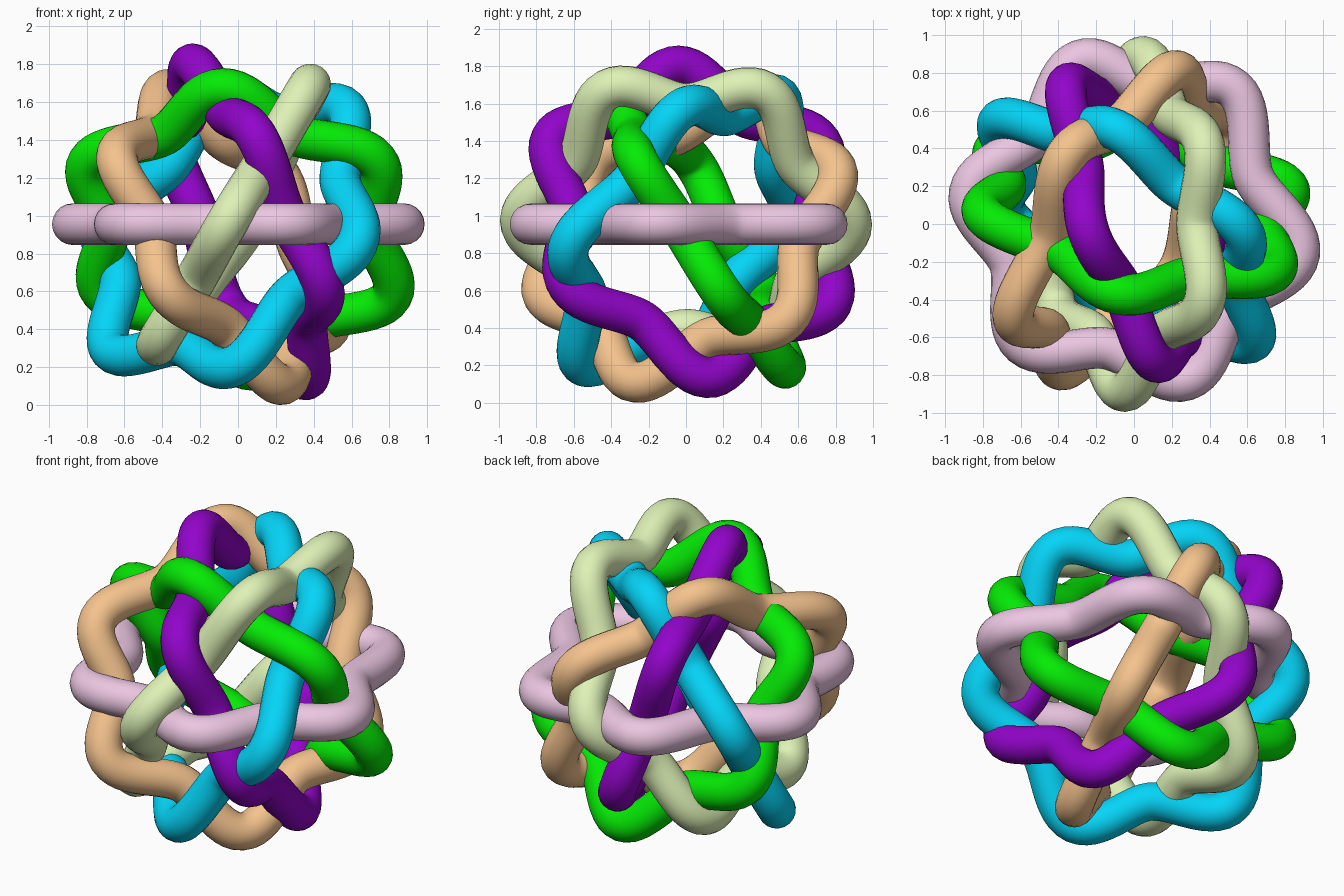
import bpy
from mathutils import Vector

if "Cube" in bpy.data.objects:
    bpy.data.objects.remove(bpy.data.objects["Cube"])

CENTRE = Vector((0, 0, 0.955))
TUBE, DIP = 0.11, 0.9   # tube radius, inward pull between lobes


def wavy_ring(name, colour, lobes):
    # six outer lobes with a pulled-in point between each pair
    lobes = [Vector(p) for p in lobes]
    pts = []
    for p, q in zip(lobes, lobes[1:] + lobes[:1]):
        pts += [p, (p + q) / 2 * DIP]

    # closed smooth tube through the points, rounder at the lobes
    cu = bpy.data.curves.new(name, "CURVE")
    cu.dimensions = "3D"
    cu.resolution_u = 12
    cu.bevel_depth = TUBE
    cu.bevel_resolution = 8
    sp = cu.splines.new("BEZIER")
    sp.bezier_points.add(len(pts) - 1)
    sp.use_cyclic_u = True
    n = len(pts)
    for i, bp in enumerate(sp.bezier_points):
        tangent = (pts[(i + 1) % n] - pts[i - 1]) / (7.2 if i % 2 else 4.6)
        bp.handle_left_type = bp.handle_right_type = "FREE"
        bp.co = CENTRE + pts[i]
        bp.handle_left = bp.co - tangent
        bp.handle_right = bp.co + tangent

    mat = bpy.data.materials.new(name)
    mat.diffuse_color = (*(c ** 2.2 for c in colour), 1)
    mat.use_nodes = True
    mat.node_tree.nodes["Principled BSDF"].inputs["Base Color"].default_value = mat.diffuse_color
    cu.materials.append(mat)
    bpy.context.collection.objects.link(bpy.data.objects.new(name, cu))


# lobe positions are relative to the centre of the ball
wavy_ring("pink_ring", (0.92, 0.77, 0.88), (
    (.875, -.16, 0), (.53, .715, 0), (-.29, .865, 0),
    (-.87, .17, 0), (-.59, -.64, 0), (.28, -.825, 0)))
wavy_ring("pale_green_ring", (0.87, 0.95, 0.71), (
    (-.05, -.885, .02), (.37, -.42, .72), (.37, .42, .71),
    (.05, .885, 0), (-.41, .44, -.63), (-.42, -.42, -.62)))
wavy_ring("green_ring", (0.05, 0.92, 0.05), (
    (-.08, -.37, .715), (.73, -.26, .34), (.81, .2, -.38),
    (.08, .53, -.77), (-.72, .41, -.36), (-.79, .04, .33)))
wavy_ring("blue_ring", (0.05, 0.83, 0.97), (
    (.57, -.03, .61), (-.1, .5, .68), (-.71, .55, 0),
    (-.67, .05, -.67), (-.02, -.56, -.75), (.63, -.62, -.1)))
wavy_ring("purple_ring", (0.57, 0.05, 0.79), (
    (-.24, -.04, .845), (.1, -.72, .46), (.45, -.63, -.33),
    (.36, .11, -.82), (-.07, .78, -.42), (-.36, .72, .44)))
wavy_ring("tan_ring", (0.96, 0.76, 0.55), (
    (.22, -.27, -.845), (-.37, -.77, -.36), (-.64, -.48, .35),
    (-.36, .36, .71), (.21, .81, .27), (.49, .54, -.51)))
